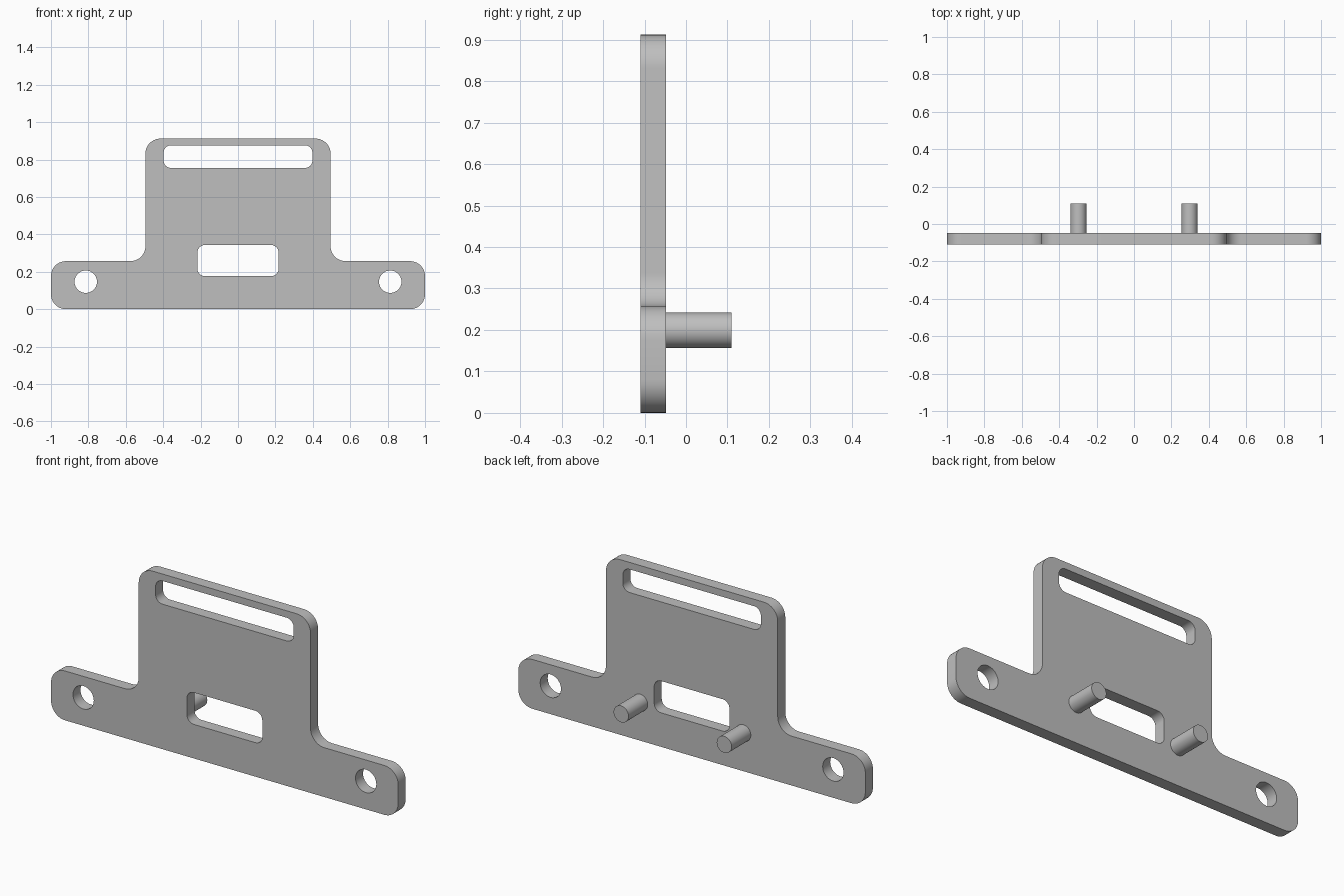
import bpy, bmesh, math
from mathutils import Vector

FRONT, BACK, PEG_END = -0.11, -0.048, 0.11
SEGMENTS = 10

if "Cube" in bpy.data.objects:
    bpy.data.objects.remove(bpy.data.objects["Cube"], do_unlink=True)

grey = bpy.data.materials.new("plain grey")
grey.use_nodes = True
colour = (0.52, 0.52, 0.52, 1)
grey.diffuse_color = colour
grey.node_tree.nodes["Principled BSDF"].inputs["Base Color"].default_value = colour


def rounded(corners, radius):
    """Closed outline of right-angled corners, each replaced by an arc."""
    pts = [Vector(c) for c in corners]
    out = []
    for i, p in enumerate(pts):
        a = (pts[i - 1] - p).normalized()
        b = (pts[(i + 1) % len(pts)] - p).normalized()
        centre = p + (a + b) * radius
        for s in range(SEGMENTS + 1):
            t = math.pi / 2 * s / SEGMENTS
            out.append(centre - (b * math.cos(t) + a * math.sin(t)) * radius)
    return out


def rectangle(half_width, low, high, radius):
    return rounded([(-half_width, low), (half_width, low),
                    (half_width, high), (-half_width, high)], radius)


def circle(x, z, radius, count=40):
    return [Vector((x + radius * math.cos(math.tau * i / count),
                    z + radius * math.sin(math.tau * i / count)))
            for i in range(count)]


def extrude_outlines(name, outlines, y0, y1):
    """Fill the first outline, leaving the others open, between two depths."""
    curve = bpy.data.curves.new(name, "CURVE")
    curve.dimensions = "2D"
    curve.fill_mode = "BOTH"
    curve.extrude = (y1 - y0) / 2
    for outline in outlines:
        spline = curve.splines.new("POLY")
        spline.points.add(len(outline) - 1)
        for point, p in zip(spline.points, outline):
            point.co = (p.x, p.y, 0, 1)
        spline.use_cyclic_u = True
    obj = bpy.data.objects.new(name, curve)
    bpy.context.collection.objects.link(obj)
    obj.location.y = (y0 + y1) / 2
    obj.rotation_euler.x = math.pi / 2
    bpy.ops.object.select_all(action="DESELECT")
    obj.select_set(True)
    bpy.context.view_layer.objects.active = obj
    bpy.ops.object.convert(target="MESH")
    obj = bpy.context.view_layer.objects.active
    obj.name = name
    # Weld the caps to the walls
    bm = bmesh.new()
    bm.from_mesh(obj.data)
    bmesh.ops.remove_doubles(bm, verts=bm.verts, dist=0.0001)
    bmesh.ops.recalc_face_normals(bm, faces=bm.faces)
    bm.to_mesh(obj.data)
    bm.free()
    obj.data.materials.clear()
    obj.data.materials.append(grey)
    bpy.ops.object.shade_smooth_by_angle(angle=math.radians(30))
    return obj


# Plate: wide base bar with a raised centre panel, slot, window and screw holes
WING, PANEL, SHOULDER, TOP = 1.0, 0.495, 0.257, 0.912
right_half = [(WING, 0), (WING, SHOULDER), (PANEL, SHOULDER), (PANEL, TOP)]
silhouette = right_half + [(-x, z) for x, z in reversed(right_half)]
extrude_outlines("mounting_plate", [
    rounded(silhouette, 0.08),
    rectangle(0.398, 0.755, 0.876, 0.04),
    rectangle(0.217, 0.177, 0.343, 0.04),
    circle(0.814, 0.147, 0.06),
    circle(-0.814, 0.147, 0.06),
], FRONT, BACK)

# Round pegs on the back
for side, x in (("left", 0.297), ("right", -0.297)):
    extrude_outlines(side + "_peg", [circle(x, 0.199, 0.043)], BACK, PEG_END)
